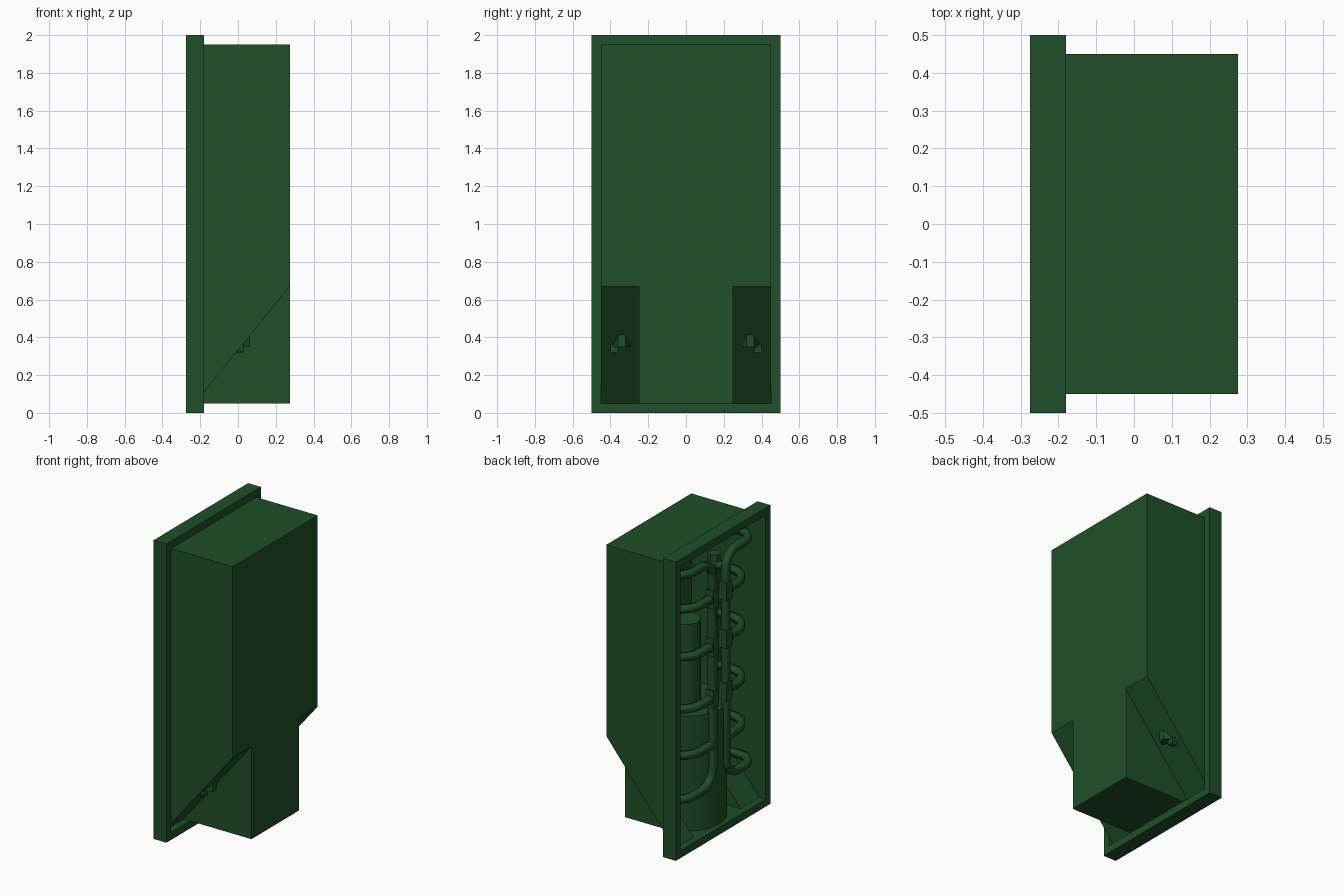
import bpy, bmesh, math
from mathutils import Vector

if "Cube" in bpy.data.objects:
    bpy.data.objects.remove(bpy.data.objects["Cube"])

green = bpy.data.materials.new("dark_green")
green.diffuse_color = (0.014, 0.08, 0.021, 1)
green.use_nodes = True
green.node_tree.nodes["Principled BSDF"].inputs["Base Color"].default_value = green.diffuse_color

def finish(name, bm):
    me = bpy.data.meshes.new(name)
    bm.to_mesh(me)
    bm.free()
    me.materials.append(green)
    ob = bpy.data.objects.new(name, me)
    bpy.context.collection.objects.link(ob)
    return ob

def box(name, lo, hi):
    bm = bmesh.new()
    bmesh.ops.create_cube(bm, size=1)
    for v in bm.verts:
        v.co = Vector([(a + b) / 2 + c * (b - a) for a, b, c in zip(lo, hi, v.co)])
    return finish(name, bm)

def cylinder(name, x, y, z0, z1, r, sides):
    bm = bmesh.new()
    bmesh.ops.create_cone(bm, cap_ends=True, segments=sides, radius1=r, radius2=r, depth=z1 - z0)
    bmesh.ops.translate(bm, verts=bm.verts, vec=(x, y, (z0 + z1) / 2))
    return finish(name, bm)

def fillet(pts, r, n=6):
    # round the inner corners of a right-angled path
    pts = [Vector(p) for p in pts]
    out = [pts[0]]
    for a, b, c in zip(pts, pts[1:], pts[2:]):
        d0, d1 = (a - b).normalized() * r, (c - b).normalized() * r
        for i in range(n + 1):
            t = i / n * math.pi / 2
            out.append(b + d0 * (1 - math.sin(t)) + d1 * (1 - math.cos(t)))
    return out + [pts[-1]]

def poly_curve(name, pts, cyclic=False):
    cu = bpy.data.curves.new(name, 'CURVE')
    cu.dimensions = '3D'
    sp = cu.splines.new('POLY')
    sp.points.add(len(pts) - 1)
    for p, q in zip(sp.points, pts):
        p.co = (*q, 1)
    sp.use_cyclic_u = cyclic
    ob = bpy.data.objects.new(name, cu)
    bpy.context.collection.objects.link(ob)
    return ob

h = 0.021
profile = poly_curve("bar_profile", [(-h, -h, 0), (h, -h, 0), (h, h, 0), (-h, h, 0)], True)
profile.hide_render = True

def bar(name, pts, r):
    ob = poly_curve(name, fillet(pts, r))
    ob.data.bevel_mode = 'OBJECT'
    ob.data.bevel_object = profile
    ob.data.use_fill_caps = True
    ob.data.materials.append(green)

# Front frame around the opening
bm = bmesh.new()
rings = []
for x, w, z0, z1 in ((-.275, .5, 0, 2), (-.18, .5, 0, 2), (-.18, .45, .05, 1.95), (-.275, .45, .05, 1.95)):
    rings.append([bm.verts.new(p) for p in ((x, -w, z0), (x, w, z0), (x, w, z1), (x, -w, z1))])
for k in range(4):
    a, b = rings[k], rings[(k + 1) % 4]
    for i in range(4):
        j = (i + 1) % 4
        bm.faces.new((a[i], a[j], b[j], b[i]))
bmesh.ops.recalc_face_normals(bm, faces=bm.faces)
finish("front_frame", bm)

# Recessed housing with sloped lower corners and a central channel
F, B, S, T, Z0, ZS = -.18, .275, -.229, 1.95, .05, .67
bm = bmesh.new()
def panel(*pts):
    bm.faces.new([bm.verts.new(p) for p in pts])
panel((B, -.45, ZS), (B, -.25, ZS), (B, .25, ZS), (B, .45, ZS), (B, .45, T), (B, -.45, T))
panel((B, -.25, Z0), (B, .25, Z0), (B, .25, ZS), (B, -.25, ZS))
panel((F, -.45, T), (B, -.45, T), (B, .45, T), (F, .45, T))
panel((F, -.25, Z0), (F, .25, Z0), (B, .25, Z0), (B, -.25, Z0))
for s in (-1, 1):
    o, i = s * .45, s * .25
    panel((F, o, .11), (B, o, ZS), (B, o, T), (F, o, T))
    panel((S, i, Z0), (B, i, Z0), (B, i, ZS))
    panel((S, o, Z0), (S, i, Z0), (B, i, ZS), (B, o, ZS))
bmesh.ops.remove_doubles(bm, verts=bm.verts, dist=1e-5)
bmesh.ops.recalc_face_normals(bm, faces=bm.faces)
finish("housing", bm)

# Stepped tank in the middle
for name, z0, z1, r in (("tank_base", .05, .82, .25), ("tank_neck", .82, 1.36, .09)):
    ob = cylinder(name, 0, 0, z0, z1, r, 32)
    bpy.context.view_layer.objects.active = ob
    ob.select_set(True)
    bpy.ops.object.shade_smooth_by_angle(angle=math.radians(35))
    ob.select_set(False)

# Pair of cage doors: hinge post, rounded outer bar, ribs and clamps
for s, side in ((-1, "right"), (1, "left")):
    cylinder(side + "_hinge_post", .03, s * .34, .35, 1.66, .04, 6)
    bar(side + "_door_bar", [(.03, s * .38, 1.84), (-.245, s * .38, 1.84), (-.245, s * .07, 1.84),
                             (-.245, s * .07, .34), (-.245, s * .38, .34), (.03, s * .38, .34)], .11)
    for k, z in enumerate((1.59, 1.27, .92, .61)):
        bar(f"{side}_rib_{k}", [(-.245, s * .07, z), (-.245, s * .34, z), (.03, s * .34, z)], .15)
        if k < 3:
            box(f"{side}_clamp_{k}", (-.273, s * .07 - .03, z - .06), (-.215, s * .07 + .03, z + .06))
